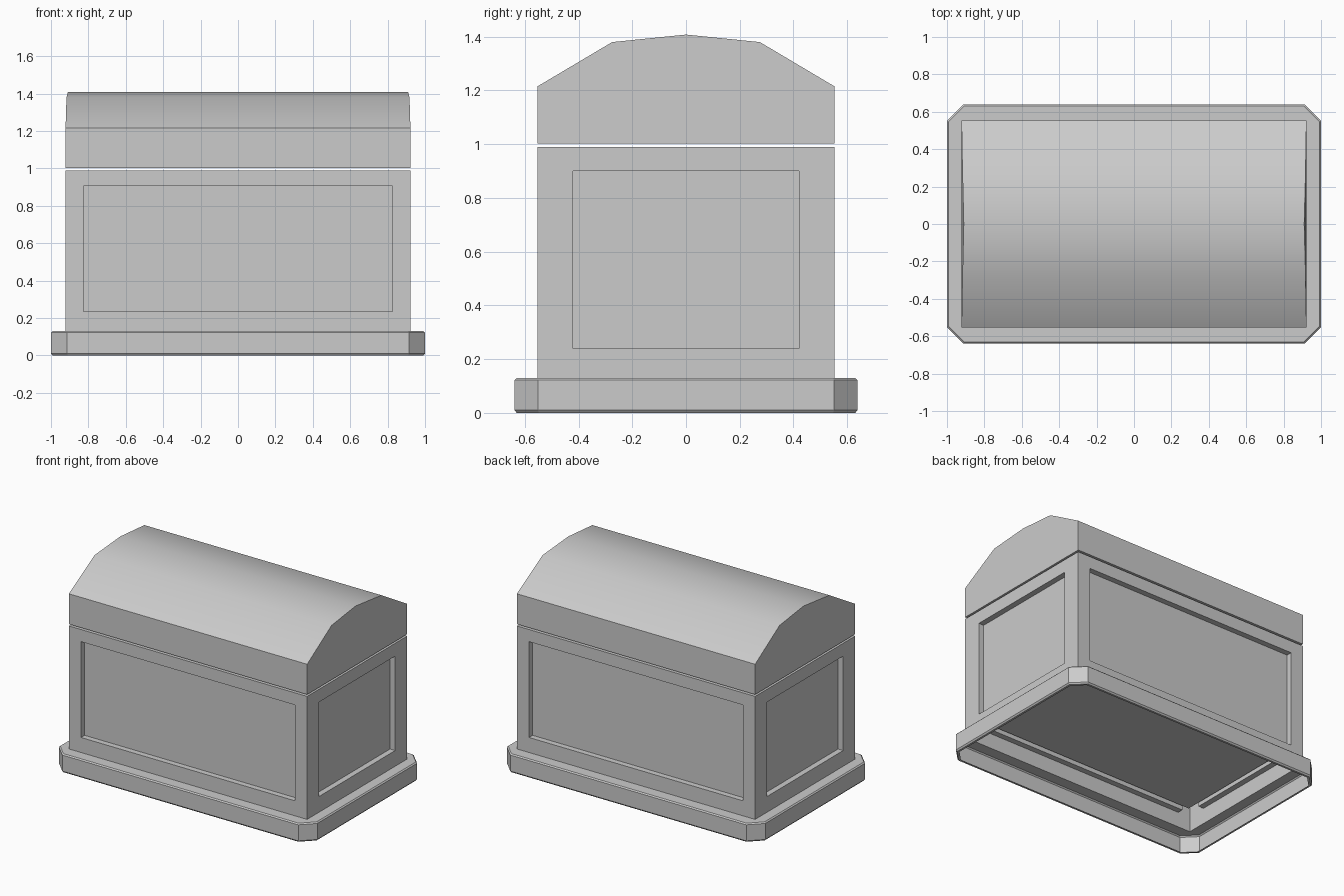
import bpy, bmesh
from mathutils import Vector

if "Cube" in bpy.data.objects:
    bpy.data.objects.remove(bpy.data.objects["Cube"])

HX, HY = 0.922, 0.553          # half size of body and lid
Z0, Z1 = 0.13, 0.99            # body bottom and top


def finish(bm, name):
    bmesh.ops.remove_doubles(bm, verts=bm.verts, dist=1e-5)
    bmesh.ops.recalc_face_normals(bm, faces=bm.faces)
    mesh = bpy.data.meshes.new(name)
    bm.to_mesh(mesh)
    bm.free()
    obj = bpy.data.objects.new(name, mesh)
    bpy.context.collection.objects.link(obj)
    return obj


def octagon(hx, hy, c, z):
    quarter = [(hx, hy - c), (hx - c, hy)]
    left = [(-x, y) for x, y in reversed(quarter)]
    half = quarter + left
    return [(x, y, z) for x, y in half + [(-x, -y) for x, y in half]]


def rectangle(hx, hy, z):
    return [(hx, hy, z), (-hx, hy, z), (-hx, -hy, z), (hx, -hy, z)]


def add_loops(bm, loops, cap=False):
    rings = [[bm.verts.new(p) for p in loop] for loop in loops]
    for a, b in zip(rings, rings[1:]):
        n = len(a)
        for i in range(n):
            bm.faces.new((a[i], a[(i + 1) % n], b[(i + 1) % n], b[i]))
    if cap:
        bm.faces.new(rings[-1])


# Plinth: chamfered frame, open underneath, with softened edges
bm = bmesh.new()
sizes = [(0.022, 0.0), (0.008, 0.0), (0, 0.01), (0, 0.122), (0.008, 0.13)]
loops = [octagon(1 - d, 0.638 - d, 0.087 - 0.586 * d, z) for d, z in sizes]
loops.append(octagon(HX, HY, 0, 0.13))
add_loops(bm, loops)
finish(bm, "plinth")

# Body: four walls with sunken panels around an open box
bm = bmesh.new()


def panel_wall(half, dist, margin, low, high, right, out, depth=0.04):
    def rect(w, a, b, d):
        return [right * x + out * d + Vector((0, 0, z))
                for x, z in ((-w, a), (w, a), (w, b), (-w, b))]
    add_loops(bm, [rect(half, Z0, Z1, dist),
                   rect(half - margin, low, high, dist),
                   rect(half - margin, low, high, dist - depth)], cap=True)


for s in (-1, 1):
    panel_wall(HX, HY, 0.095, 0.235, 0.905, Vector((-s, 0, 0)), Vector((0, s, 0)))
    panel_wall(HY, HX, 0.133, 0.24, 0.9, Vector((0, s, 0)), Vector((s, 0, 0)))
T = 0.06
add_loops(bm, [rectangle(HX, HY, Z1), rectangle(HX - T, HY - T, Z1),
               rectangle(HX - T, HY - T, 0.25)], cap=True)
finish(bm, "body")

# Lid: faceted arch, hollowed from below
bm = bmesh.new()
profile = [(-HY, 1.003, HX), (-HY, 1.215, HX), (-0.275, 1.38, 0.917),
           (0, 1.408, 0.91), (0.275, 1.38, 0.917), (HY, 1.215, HX), (HY, 1.003, HX)]
ends = [[bm.verts.new((s * x, y, z)) for y, z, x in profile] for s in (-1, 1)]
for i in range(len(profile) - 1):
    bm.faces.new((ends[0][i], ends[0][i + 1], ends[1][i + 1], ends[1][i]))
for end in ends:
    bm.faces.new(end)
add_loops(bm, [rectangle(HX, HY, 1.003), rectangle(HX - T, HY - T, 1.003),
               rectangle(HX - T, HY - T, 1.18)], cap=True)
lid = finish(bm, "lid")
bpy.context.view_layer.objects.active = lid
lid.select_set(True)
bpy.ops.object.shade_smooth_by_angle(angle=0.6)
